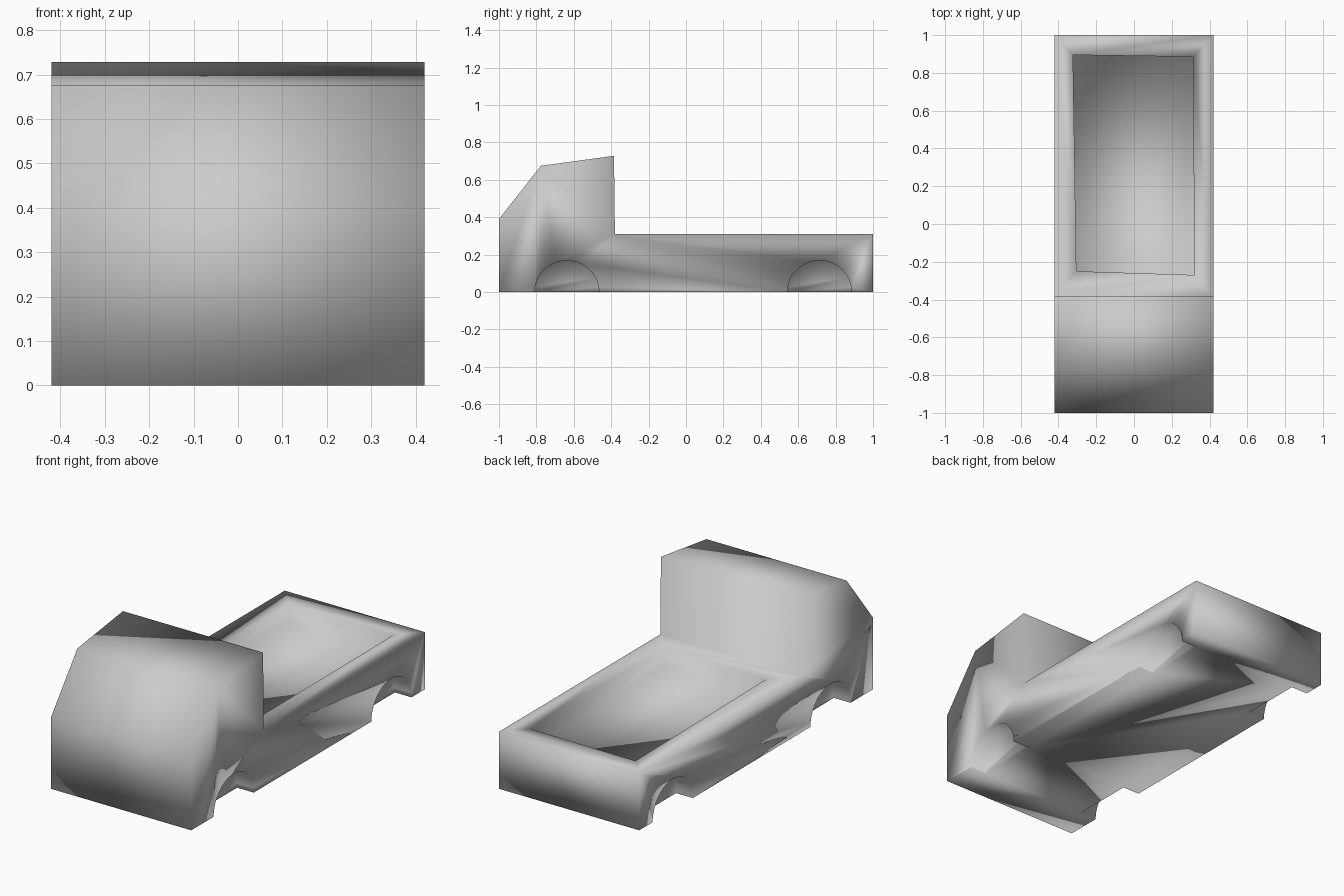
import bpy, bmesh, math
from mathutils import Vector

cube = bpy.data.objects.get("Cube")
if cube:
    bpy.data.objects.remove(cube, do_unlink=True)

# Single flat grey for the whole shell
grey = bpy.data.materials.new("plain_grey")
grey.use_nodes = True
grey.diffuse_color = (0.6, 0.6, 0.6, 1)
grey.node_tree.nodes["Principled BSDF"].inputs["Base Color"].default_value = (0.6, 0.6, 0.6, 1)

HALF_WIDTH = 0.42
BED_TOP, BED_FLOOR = 0.31, 0.207
ARCH_RADIUS, ARCH_HEIGHT, ARCH_DEPTH = 0.172, 0.168, 0.1


def prism(name, outline, offset):
    """Extrude a closed outline of 3D points along an offset, smooth shaded."""
    bm = bmesh.new()
    face = bm.faces.new([bm.verts.new(p) for p in outline])
    side = bmesh.ops.extrude_face_region(bm, geom=[face], use_keep_orig=True)
    moved = [g for g in side["geom"] if isinstance(g, bmesh.types.BMVert)]
    bmesh.ops.translate(bm, verts=moved, vec=Vector(offset))
    bmesh.ops.recalc_face_normals(bm, faces=bm.faces)
    mesh = bpy.data.meshes.new(name)
    bm.to_mesh(mesh)
    bm.free()
    mesh.materials.append(grey)
    obj = bpy.data.objects.new(name, mesh)
    bpy.context.collection.objects.link(obj)
    return obj


def carve(target, cutter):
    """Subtract the cutter from the target, then discard the cutter."""
    mod = target.modifiers.new("carve", "BOOLEAN")
    mod.operation = "DIFFERENCE"
    mod.solver = "EXACT"
    mod.object = cutter
    bpy.context.view_layer.objects.active = target
    bpy.ops.object.modifier_apply(modifier=mod.name)
    bpy.data.objects.remove(cutter, do_unlink=True)


# Cab and bed side profile, extruded across the width
profile = [(-1, 0), (-1, 0.39), (-0.775, 0.675), (-0.385, 0.728),
           (-0.38, BED_TOP), (1, BED_TOP), (1, 0)]
body = prism("truck_body", [(-HALF_WIDTH, y, z) for y, z in profile],
             (2 * HALF_WIDTH, 0, 0))

# Shallow open cargo bed with slightly uneven rim
rim = [(-0.323, 0.895), (0.312, 0.885), (0.32, -0.27), (-0.305, -0.25)]
carve(body, prism("bed_cutter", [(x, y, BED_FLOOR) for x, y in rim], (0, 0, 0.5)))

# Four wheel arch pockets
for centre in (-0.637, 0.714):
    for side in (-1, 1):
        ring = [(side * (HALF_WIDTH - ARCH_DEPTH),
                 centre + ARCH_RADIUS * math.cos(math.tau * i / 40),
                 ARCH_HEIGHT * math.sin(math.tau * i / 40)) for i in range(40)]
        carve(body, prism("arch_cutter", ring, (side * 0.2, 0, 0)))

# Soft shading across every edge
for poly in body.data.polygons:
    poly.use_smooth = True
